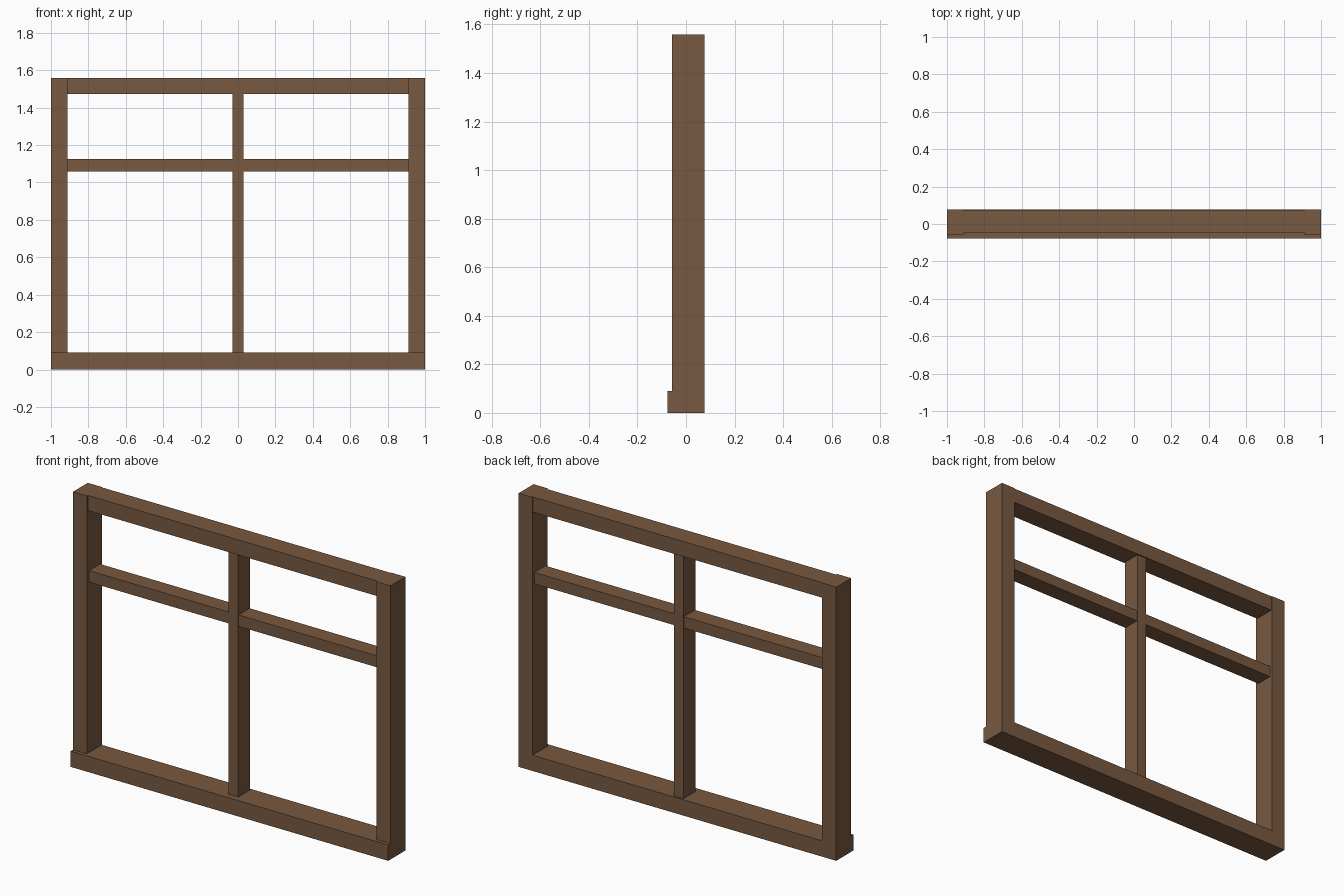
import bpy
import bmesh
from mathutils import Matrix, Vector

if "Cube" in bpy.data.objects:
    bpy.data.objects.remove(bpy.data.objects["Cube"])

wood = bpy.data.materials.new("brown_wood")
wood.diffuse_color = (0.19, 0.10, 0.052, 1.0)
wood.use_nodes = True
wood.node_tree.nodes["Principled BSDF"].inputs["Base Color"].default_value = wood.diffuse_color


def box(name, xs, ys, zs):
    """Box part spanning the given (min, max) ranges."""
    lo, hi = (Vector(c) for c in zip(xs, ys, zs))
    bm = bmesh.new()
    bmesh.ops.create_cube(
        bm, size=1.0,
        matrix=Matrix.Translation((lo + hi) / 2) @ Matrix.Diagonal((*(hi - lo), 1.0)))
    mesh = bpy.data.meshes.new(name)
    bm.to_mesh(mesh)
    bm.free()
    mesh.materials.append(wood)
    obj = bpy.data.objects.new(name, mesh)
    bpy.context.collection.objects.link(obj)
    return obj


HALF = 1.0        # half of overall width
INNER = 0.912     # inner edge of the stiles
BAR = 0.03        # half width of the centre mullion
SILL = 0.09       # top of the sill
HEAD = 1.472      # underside of the head rail
TOP = 1.558       # overall height
BACK = 0.077

# Sill, projecting forward of the frame
box("sill", (-HALF, HALF), (-BACK, BACK), (0, SILL))

# Head rail, set slightly back between the stiles
box("head_rail", (-INNER, INNER), (-0.048, 0.073), (HEAD, TOP))

# Centre mullion
box("mullion", (-BAR, BAR), (-0.042, 0.066), (SILL, HEAD))

# Side stiles and the two halves of the transom bar
for side, s in (("left", -1), ("right", 1)):
    box(f"{side}_stile", sorted((s * INNER, s * HALF)), (-0.057, BACK), (SILL, TOP))
    box(f"{side}_transom", sorted((s * BAR, s * INNER)), (-0.037, 0.062), (1.06, 1.125))
